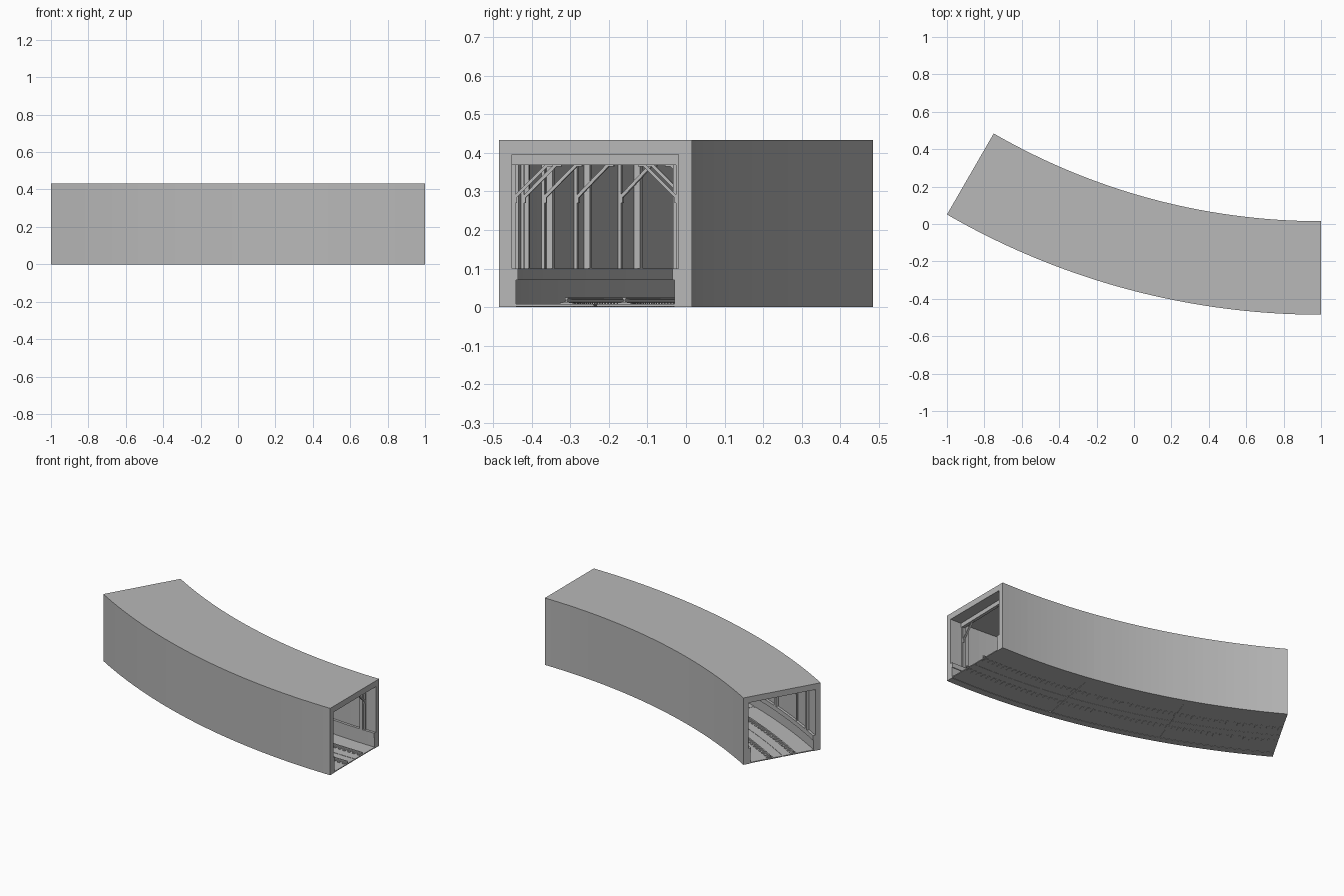
import bpy, bmesh
from math import sin, cos, radians

if "Cube" in bpy.data.objects:
    bpy.data.objects.remove(bpy.data.objects["Cube"])

MID = 3.75            # radius of the track centre line
SWEEP = radians(30)

concrete = bpy.data.materials.new("concrete_grey")
concrete.use_nodes = True
grey = (0.48, 0.48, 0.48, 1)
concrete.diffuse_color = grey
concrete.node_tree.nodes["Principled BSDF"].inputs["Base Color"].default_value = grey


def sweep(bm, profile, t0=0.0, t1=SWEEP, steps=1):
    """Sweep a closed (offset from centre line, height) profile along the arc."""
    rings = []
    for i in range(steps + 1):
        t = t0 + (t1 - t0) * i / steps
        rings.append([bm.verts.new((1 - (MID + d) * sin(t), 3.515 - (MID + d) * cos(t), z))
                      for d, z in profile])
    n = len(profile)
    for a, b in zip(rings, rings[1:]):
        for j in range(n):
            k = (j + 1) % n
            bm.faces.new((a[j], a[k], b[k], b[j]))
    bm.faces.new(rings[0])
    bm.faces.new(rings[-1])


def rect(d0, d1, z0, z1):
    return [(d0, z0), (d1, z0), (d1, z1), (d0, z1)]


def mirror(profile, side):
    return [(d * side, z) for d, z in profile]


def part(name, pieces):
    """Make one object from several swept pieces."""
    bm = bmesh.new()
    for piece in pieces:
        sweep(bm, *piece)
    bmesh.ops.recalc_face_normals(bm, faces=bm.faces)
    mesh = bpy.data.meshes.new(name)
    bm.to_mesh(mesh)
    bm.free()
    mesh.materials.append(concrete)
    obj = bpy.data.objects.new(name, mesh)
    bpy.context.collection.objects.link(obj)


def around(profile, centres, length, sides=(-1, 1)):
    """Short copies of a profile on both sides at each angle."""
    half = length / 2 / MID
    return [(mirror(profile, s), t - half, t + half) for t in centres for s in sides]


ARC = (0, SWEEP, 40)

# Walls, roof and stepped side curbs in one section
half = [(0.25, 0), (0.25, 0.433)]
inner = [(0.205, 0), (0.205, 0.07), (0.2, 0.07), (0.2, 0.1), (0.216, 0.1), (0.216, 0.395)]
shell = half + mirror(half, -1)[::-1] + mirror(inner, -1) + inner[::-1]
part("tunnel_shell", [(shell, *ARC)])

# Floor panels with a centre drain and two cross joints
gap = 0.002
panels = []
for i in range(3):
    a, b = SWEEP * i / 3, SWEEP * (i + 1) / 3
    a += gap if i else 0
    b -= gap if i < 2 else 0
    panels += [(mirror(rect(0.005, 0.21, 0.002, 0.008), s), a, b, 14) for s in (-1, 1)]
part("floor_panels", panels)
part("centre_drain", [(rect(-0.007, 0.007, 0.003, 0.006), *ARC)])
part("joint_strips", [(rect(-0.2, 0.2, 0.004, 0.007), SWEEP * i / 3 - 0.004, SWEEP * i / 3 + 0.004)
                      for i in (1, 2)])

# Wall pilasters
pilasters = [0.027 + 0.0945 * k for k in range(6)]
part("wall_pilasters", around(rect(0.2, 0.217, 0.1, 0.395), pilasters, 0.02))

# Frames: cross beam, slim posts and knee braces
frames = [0.022 + 0.0885 * k for k in range(6)]
part("cross_beams", around(rect(-0.216, 0.216, 0.368, 0.396), frames, 0.02, (1,)))
part("frame_posts", around(rect(0.208, 0.217, 0.1, 0.37), frames, 0.012))
brace = [(0.212, 0.27), (0.212, 0.288), (0.136, 0.364), (0.115, 0.364), (0.115, 0.37),
         (0.142, 0.37), (0.206, 0.306), (0.217, 0.295), (0.217, 0.27)]
brace = [(0.204, 0.27), (0.204, 0.284), (0.124, 0.364), (0.11, 0.364), (0.11, 0.37),
         (0.13, 0.37), (0.213, 0.287), (0.213, 0.27)]
part("knee_braces", around(brace, frames, 0.01))

# Track: rails with foot, web and head on short fastening blocks
edge = [(0.007, 0.012), (0.007, 0.014), (0.002, 0.015), (0.002, 0.02), (0.004, 0.021), (0.004, 0.025)]
rail = edge + mirror(edge, -1)[::-1]
part("rails", [([(d + s * 0.075, z) for d, z in rail], *ARC) for s in (-1, 1)])
blocks = [SWEEP * (k + 0.5) / 56 for k in range(56)]
part("rail_blocks", around(rect(0.058, 0.092, 0.0, 0.012), blocks, 0.016))
